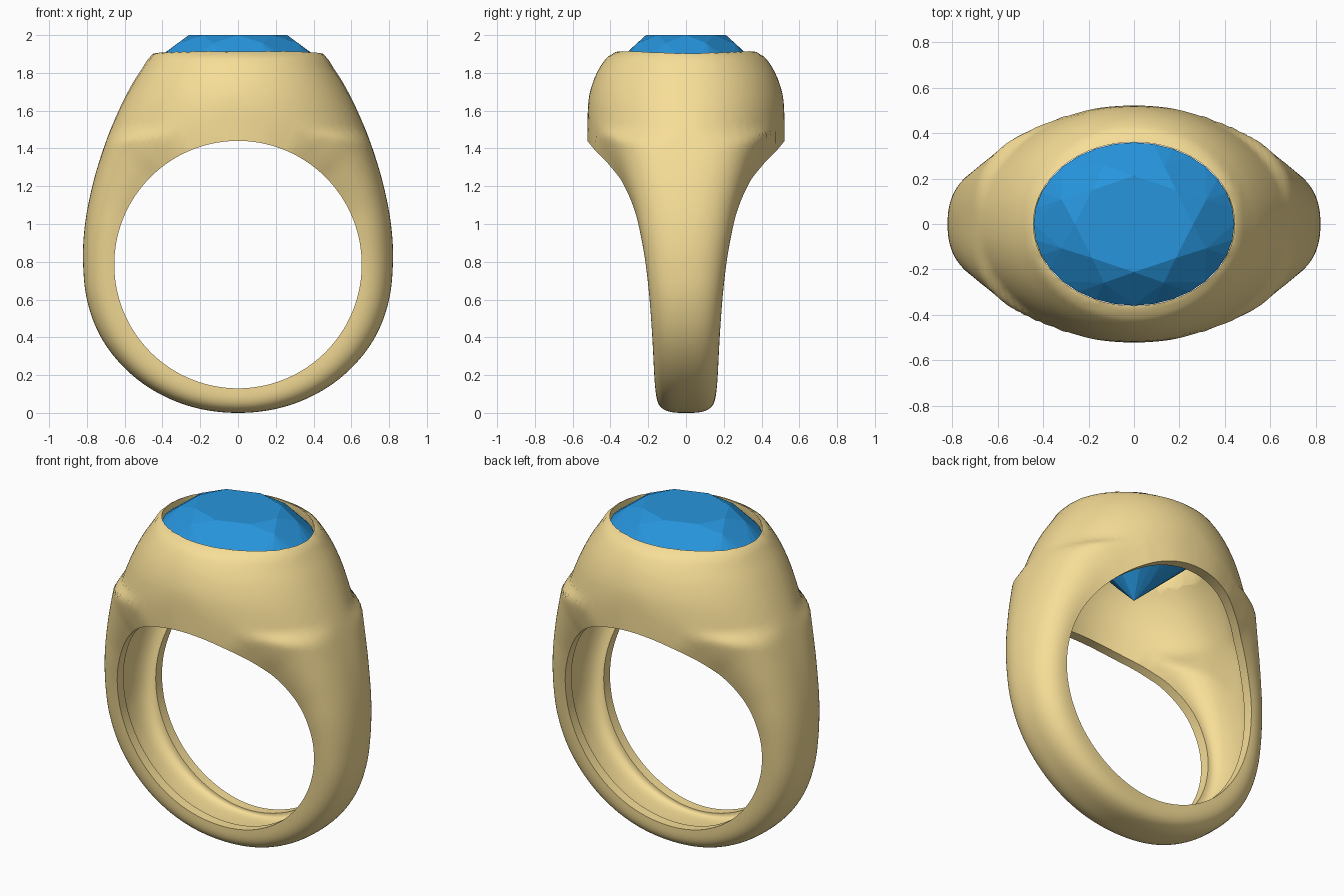
import bpy, bmesh, math

if "Cube" in bpy.data.objects:
    bpy.data.objects.remove(bpy.data.objects["Cube"])

CZ, RI = 0.785, 0.655          # finger hole centre height and radius
TOP = 1.915                    # height of the flat bezel rim

# Profiles by angle from the top of the ring (degrees): outer radius, half width, squareness
OUTER = [(0, 1.18), (12, 1.22), (20.5, 1.25), (25, 1.185), (37.7, 1.035), (49, .942), (61.7, .876),
         (75, .838), (90, .82), (103, .821), (118, .821), (136, .81), (158, .794), (180, .785)]
WIDTH = [(0, .522), (20, .49), (38, .397), (47, .343), (64, .272), (78, .236), (90, .213),
         (106, .193), (126, .178), (153, .167), (180, .158)]
SQUARE = [(0, 3.6), (35, 3.2), (55, 2.6), (90, 2.3), (180, 3.2)]
# Oval head by height: half length and half width
HEAD_X = [(.8, .83), (1.0, .815), (1.2, .772), (1.4, .713), (1.6, .632), (1.75, .555), (1.85, .49),
          (1.89, .467), (1.915, .435)]
HEAD_Y = [(.8, .36), (1.0, .40), (1.2, .44), (1.3, .48), (1.435, .523), (1.6, .523), (1.7, .508),
          (1.8, .472), (1.88, .42), (1.915, .372)]


def curve(pts, a):
    """Smooth interpolation through a table."""
    def slope(i):
        if i == 0 or i == len(pts) - 1:
            return 0
        return (pts[i + 1][1] - pts[i - 1][1]) / (pts[i + 1][0] - pts[i - 1][0])
    for i in range(len(pts) - 1):
        (a0, v0), (a1, v1) = pts[i], pts[i + 1]
        if a <= a1 + 1e-6:
            d = a1 - a0
            t = (a - a0) / d
            return (v0 * (2 * t**3 - 3 * t**2 + 1) + slope(i) * d * (t**3 - 2 * t**2 + t)
                    + v1 * (3 * t**2 - 2 * t**3) + slope(i + 1) * d * (t**3 - t**2))


def arch(w, h, n, count):
    """Superellipse arch from -w to w standing on the finger hole."""
    out = []
    for i in range(count + 1):
        t = math.pi * i / count
        c, s = math.cos(t), max(math.sin(t), 0)
        out.append((-math.copysign(abs(c) ** (2 / n), c) * w, RI + h * s ** (2 / n)))
    return out


def inside_head(x, y, z, inset):
    """Is the point inside the oval head shape?"""
    z += inset * 1.4
    if z > TOP:
        return False
    if z < .9:
        return True
    p = 2 + 3 * min(max((1.5 - z) / .4, 0), 1)
    return (abs(x) / (curve(HEAD_X, z) - inset)) ** p + (abs(y) / (curve(HEAD_Y, z) - inset)) ** p <= 1


def fit_to_head(x, y, z, th, inset):
    """Pull a section point toward the inner wall until it lies in the head."""
    if math.cos(th) < .17 or inside_head(x, y, z, inset):
        return x, y, z
    ax, az = RI * math.sin(th), CZ + RI * math.cos(th)
    lo, hi = 0, 1
    for _ in range(18):
        s = (lo + hi) / 2
        if inside_head(ax + (x - ax) * s, y * s, az + (z - az) * s, inset):
            lo = s
        else:
            hi = s
    return ax + (x - ax) * lo, y * lo, az + (z - az) * lo


def make_object(name, bm, color=None):
    bmesh.ops.recalc_face_normals(bm, faces=bm.faces)
    me = bpy.data.meshes.new(name)
    bm.to_mesh(me)
    bm.free()
    ob = bpy.data.objects.new(name, me)
    bpy.context.collection.objects.link(ob)
    if color:
        mat = bpy.data.materials.new(name + "_material")
        mat.diffuse_color = color
        mat.use_nodes = True
        mat.node_tree.nodes["Principled BSDF"].inputs["Base Color"].default_value = mat.diffuse_color
        me.materials.append(mat)
    return ob


# Ring band: swept section with a hollowed inside
bm = bmesh.new()
STEPS = 180
rings = []
for k in range(STEPS):
    th = 2 * math.pi * k / STEPS
    deg = math.degrees(th)
    deg = min(deg, 360 - deg)
    w, n = curve(WIDTH, deg), curve(SQUARE, deg)
    h = curve(OUTER, deg) - RI
    wall = 0.07 + 0.03 * deg / 180
    section = [(p, 0) for p in arch(w, h, n, 48)]
    section += [(p, .06) for p in reversed(arch(w - .06, h - wall, n, 28))]
    ring = []
    for (y, r), inset in section:
        x, z = r * math.sin(th), CZ + r * math.cos(th)
        ring.append(bm.verts.new(fit_to_head(x, y, z, th, inset)))
    rings.append(ring)
for k in range(STEPS):
    a, b = rings[k], rings[(k + 1) % STEPS]
    for i in range(len(a)):
        j = (i + 1) % len(a)
        bm.faces.new((a[i], a[j], b[j], b[i]))
band = make_object("ring_band", bm, (0.93, 0.73, 0.31, 1))

# Oval seat cut through the head
bm = bmesh.new()
bmesh.ops.create_cone(bm, cap_ends=True, segments=96, radius1=1, radius2=1, depth=0.7)
for v in bm.verts:
    v.co = (v.co.x * .443, v.co.y * .36, v.co.z + 1.9)
cutter = make_object("seat_cutter", bm)
cutter.hide_render = True
mod = band.modifiers.new("seat", 'BOOLEAN')
mod.operation = 'DIFFERENCE'
mod.solver = 'EXACT'
mod.object = cutter
bpy.context.view_layer.objects.active = band
band.select_set(True)
bpy.ops.object.modifier_apply(modifier=mod.name)
bpy.data.objects.remove(cutter)
bpy.ops.object.shade_smooth_by_angle(angle=math.radians(45))

# Gemstone: oval brilliant cut as the hull of its facet corners
bm = bmesh.new()


def facet_ring(r, z, count, turn=0):
    for i in range(count):
        a = 2 * math.pi * (i + turn) / count
        bm.verts.new((.442 * r * math.cos(a), .359 * r * math.sin(a), z))


facet_ring(.59, 2.0, 8)             # table
facet_ring(.78, 1.957, 8, .5)       # crown
facet_ring(1, 1.866, 32)            # girdle
facet_ring(1, 1.85, 32)
facet_ring(.25, 1.545, 8, .5)       # pavilion
bm.verts.new((0, 0, 1.45))          # culet
bmesh.ops.convex_hull(bm, input=bm.verts)
bmesh.ops.dissolve_limit(bm, angle_limit=math.radians(1), verts=bm.verts, edges=bm.edges)
make_object("gemstone", bm, (0.02, 0.3, 0.72, 1))
